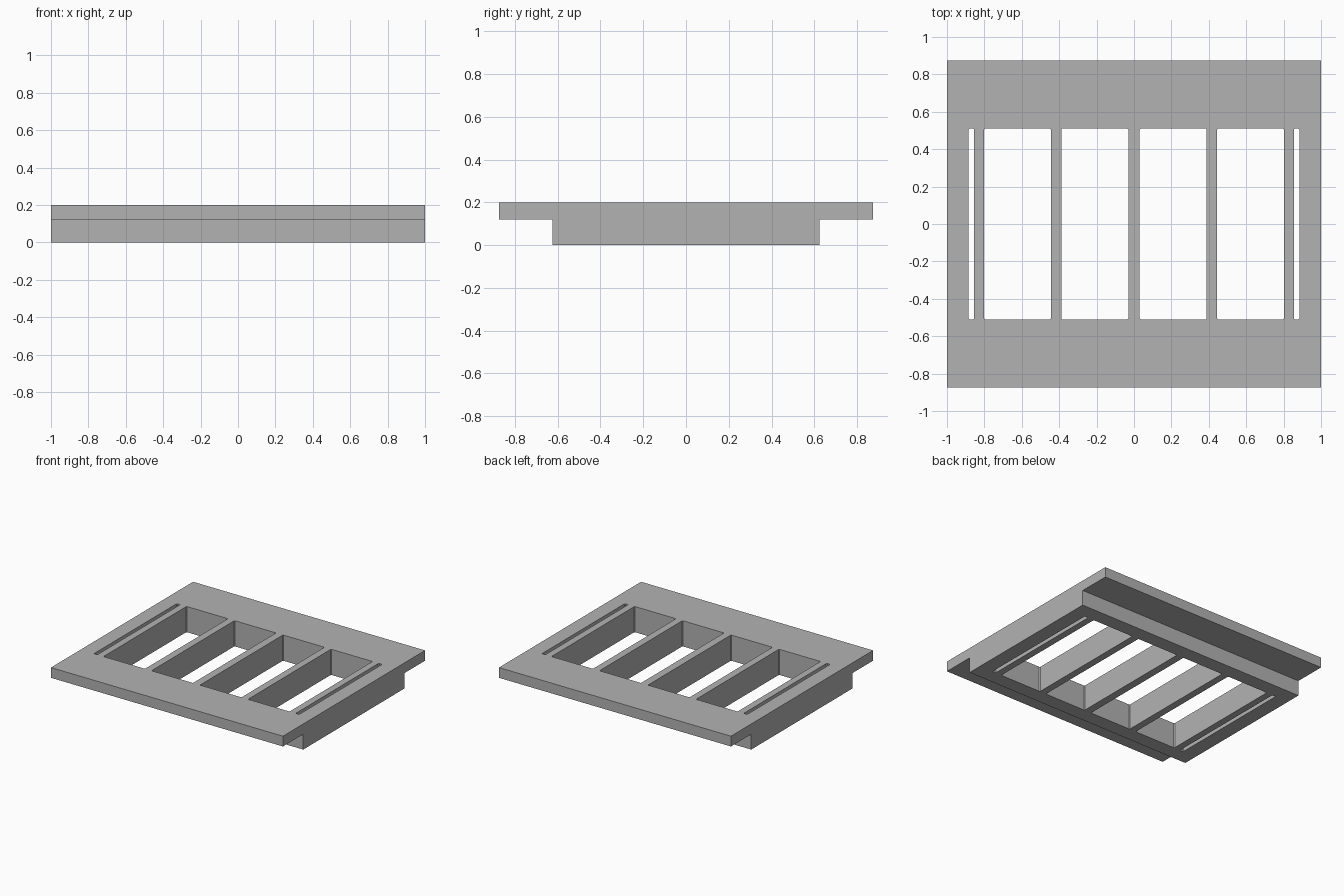
import bpy
import bmesh

cube = bpy.data.objects.get("Cube")
if cube:
    bpy.data.objects.remove(cube, do_unlink=True)

# Single grey material
grey = bpy.data.materials.new("plain grey")
grey.use_nodes = True
color = (0.45, 0.45, 0.45, 1)
grey.diffuse_color = color
grey.node_tree.nodes["Principled BSDF"].inputs["Base Color"].default_value = color


def extrude_outline(name, points, direction):
    """Make a solid by extruding a flat outline along a direction."""
    bm = bmesh.new()
    face = bm.faces.new([bm.verts.new(p) for p in points])
    moved = bmesh.ops.extrude_face_region(bm, geom=[face])["geom"]
    verts = [v for v in moved if isinstance(v, bmesh.types.BMVert)]
    bmesh.ops.translate(bm, verts=verts, vec=direction)
    bmesh.ops.recalc_face_normals(bm, faces=bm.faces)
    mesh = bpy.data.meshes.new(name)
    bm.to_mesh(mesh)
    bm.free()
    obj = bpy.data.objects.new(name, mesh)
    bpy.context.collection.objects.link(obj)
    return obj


def slot_outline(x0, x1, y, c, z):
    """Rectangle with tiny clipped corners."""
    return [(x0 + c, -y, z), (x1 - c, -y, z), (x1, -y + c, z), (x1, y - c, z),
            (x1 - c, y, z), (x0 + c, y, z), (x0, y - c, z), (x0, -y + c, z)]


# Frame: T-shaped section with overhanging front and back flanges
TOP, STEP, FLANGE_Y, BODY_Y = 0.2, 0.12, 0.875, 0.625
half = [(BODY_Y, 0), (BODY_Y, STEP), (FLANGE_Y, STEP), (FLANGE_Y, TOP)]
section = half + [(-y, z) for y, z in reversed(half)]
frame = extrude_outline("slotted_frame", [(-1, y, z) for y, z in section], (2, 0, 0))
frame.data.materials.append(grey)

# Slots: two wide openings and one narrow slit on each side
cutters = []
for x0, x1 in [(0.03, 0.388), (0.444, 0.802), (0.855, 0.885)]:
    for a, b in [(x0, x1), (-x1, -x0)]:
        cutter = extrude_outline("slot_cutter", slot_outline(a, b, 0.511, 0.006, -0.1),
                                 (0, 0, 0.4))
        cutter.hide_render = True
        cutters.append(cutter)
        cut = frame.modifiers.new("slot", "BOOLEAN")
        cut.operation = "DIFFERENCE"
        cut.solver = "EXACT"
        cut.object = cutter

# Bake the cuts and remove the cutters
bpy.context.view_layer.update()
graph = bpy.context.evaluated_depsgraph_get()
result = bpy.data.meshes.new_from_object(frame.evaluated_get(graph))
frame.modifiers.clear()
frame.data = result
for cutter in cutters:
    bpy.data.objects.remove(cutter, do_unlink=True)
frame.data.materials.clear()
frame.data.materials.append(grey)
for poly in frame.data.polygons:
    poly.material_index = 0
